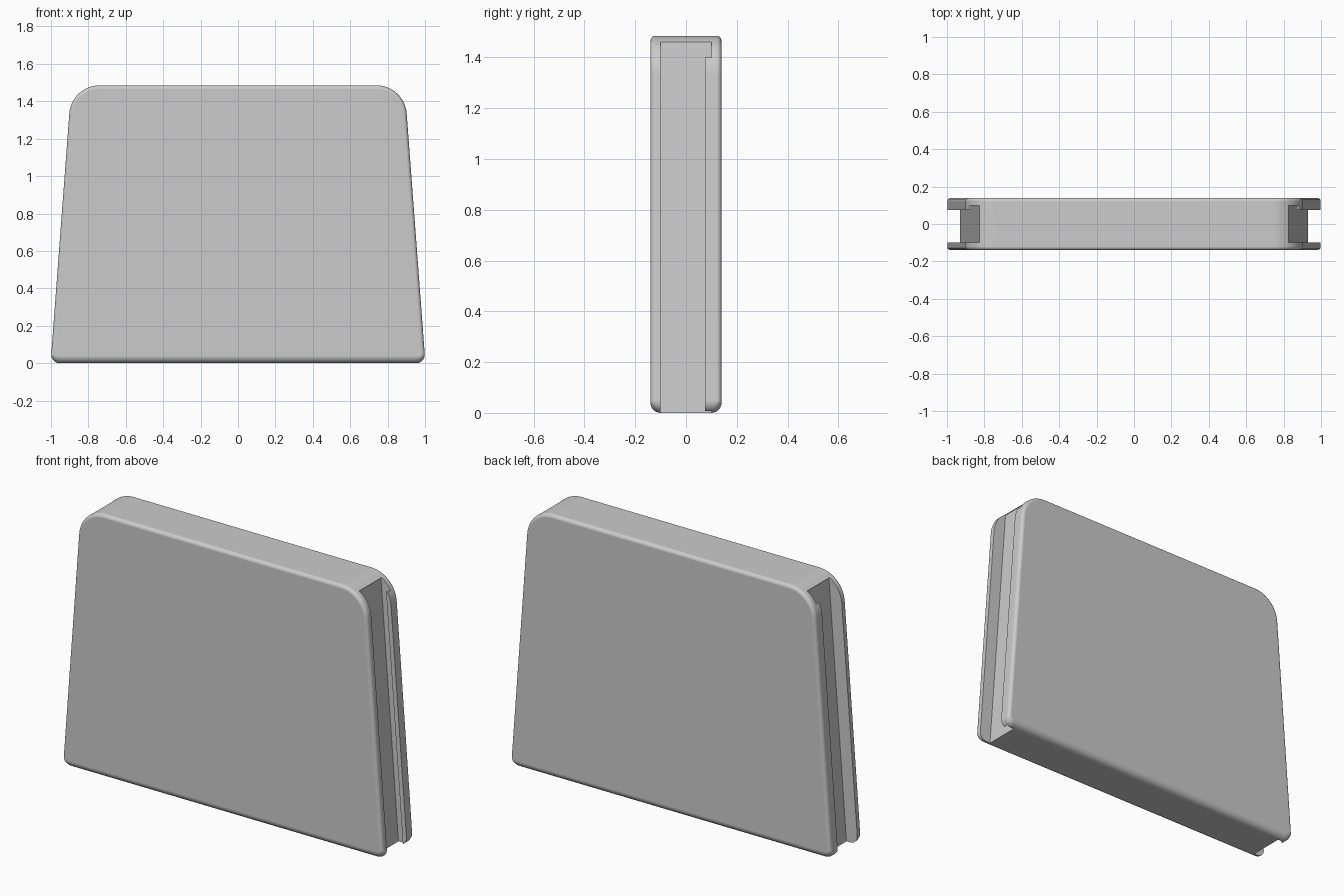
import bpy, bmesh, math

if "Cube" in bpy.data.objects:
    bpy.data.objects.remove(bpy.data.objects["Cube"])

HALF_Y = 0.14        # half thickness
HEIGHT = 1.485
SLOPE = 0.075        # inward lean of both sides
TILT = math.atan(SLOPE)

grey = bpy.data.materials.new("plain_grey")
grey.diffuse_color = (0.6, 0.6, 0.6, 1)
grey.use_nodes = True
grey.node_tree.nodes["Principled BSDF"].inputs["Base Color"].default_value = grey.diffuse_color


def new_object(name, bm):
    bmesh.ops.recalc_face_normals(bm, faces=bm.faces)
    mesh = bpy.data.meshes.new(name)
    bm.to_mesh(mesh)
    bm.free()
    mesh.materials.append(grey)
    obj = bpy.data.objects.new(name, mesh)
    bpy.context.collection.objects.link(obj)
    return obj


def side_x(z, inset=0.0):
    return 1.002 - inset - SLOPE * z


def corner(radius, cz, start, end, steps):
    """Centre, radius and angles of one rounded corner on the right side."""
    cx = side_x(cz) - radius / math.cos(TILT)
    return [(cx, cz, radius, start + (end - start) * i / steps)
            for i in range(steps + 1)]


# Outline of the tapered plate, right half then mirrored left half
right = (corner(0.045, 0.045, -math.pi / 2, TILT, 8)
         + corner(0.162, HEIGHT - 0.162, TILT, math.pi / 2, 16))


def ring(t, sign):
    """Outline at step t of the rounded edge; the base edge is rounder."""
    pts = []
    for cx, cz, radius, a in right:
        r = 0.02 + 0.02 * max(0.0, -math.sin(a))
        rad = radius - r * (1 - math.cos(t))
        y = sign * (HALF_Y - r * (1 - math.sin(t)))
        pts.append((cx + rad * math.cos(a), y, cz + rad * math.sin(a)))
    return pts + [(-x, y, z) for x, y, z in reversed(pts)]


# Main body: front face, rounded rim, back face
bm = bmesh.new()
angles = [math.pi / 2 * i / 6 for i in range(7)]
outlines = [ring(t, -1) for t in reversed(angles)] + [ring(t, 1) for t in angles]
loops = [[bm.verts.new(p) for p in o] for o in outlines]
for a, b in zip(loops, loops[1:]):
    n = len(a)
    for i in range(n):
        j = (i + 1) % n
        bm.faces.new((a[i], a[j], b[j], b[i]))
bm.faces.new(loops[0])
bm.faces.new(loops[-1])
body = new_object("plate_body", bm)


def cutter(name, outline, y0, y1, side):
    bm = bmesh.new()
    front = [bm.verts.new((side * x, y0, z)) for x, z in outline]
    back = [bm.verts.new((side * x, y1, z)) for x, z in outline]
    bm.faces.new(front)
    bm.faces.new(back)
    for i in range(len(front)):
        j = (i + 1) % len(front)
        bm.faces.new((front[i], front[j], back[j], back[i]))
    obj = new_object(name, bm)
    obj.hide_render = True
    return obj


# Side channels: open slot plus a pocket behind a thin retaining lip
LOW, TOP, LIP_TOP, FLOOR, LIP = -0.1, 1.46, 1.40, 0.071, 0.025
slot = [(side_x(LOW, FLOOR), LOW), (1.2, LOW), (1.2, TOP), (side_x(TOP, FLOOR), TOP)]
pocket = [(side_x(LOW, FLOOR), LOW), (side_x(LOW, LIP), LOW),
          (side_x(LIP_TOP, LIP), LIP_TOP), (1.2, LIP_TOP),
          (1.2, TOP), (side_x(TOP, FLOOR), TOP)]
cutters = []
for side in (-1, 1):
    cutters.append(cutter("slot_cutter", slot, -0.10, 0.075, side))
    cutters.append(cutter("pocket_cutter", pocket, 0.0, 0.10, side))

bpy.context.view_layer.objects.active = body
body.select_set(True)
for c in cutters:
    c.select_set(False)
    mod = body.modifiers.new("channel", 'BOOLEAN')
    mod.operation = 'DIFFERENCE'
    mod.solver = 'EXACT'
    mod.object = c
    bpy.ops.object.modifier_apply(modifier=mod.name)
for c in cutters:
    bpy.data.objects.remove(c, do_unlink=True)

# Smooth rim with crisp channel edges and flat faces
bpy.ops.object.shade_smooth_by_angle(angle=math.radians(30))
weighted = body.modifiers.new("flat_faces", 'WEIGHTED_NORMAL')
weighted.keep_sharp = True
